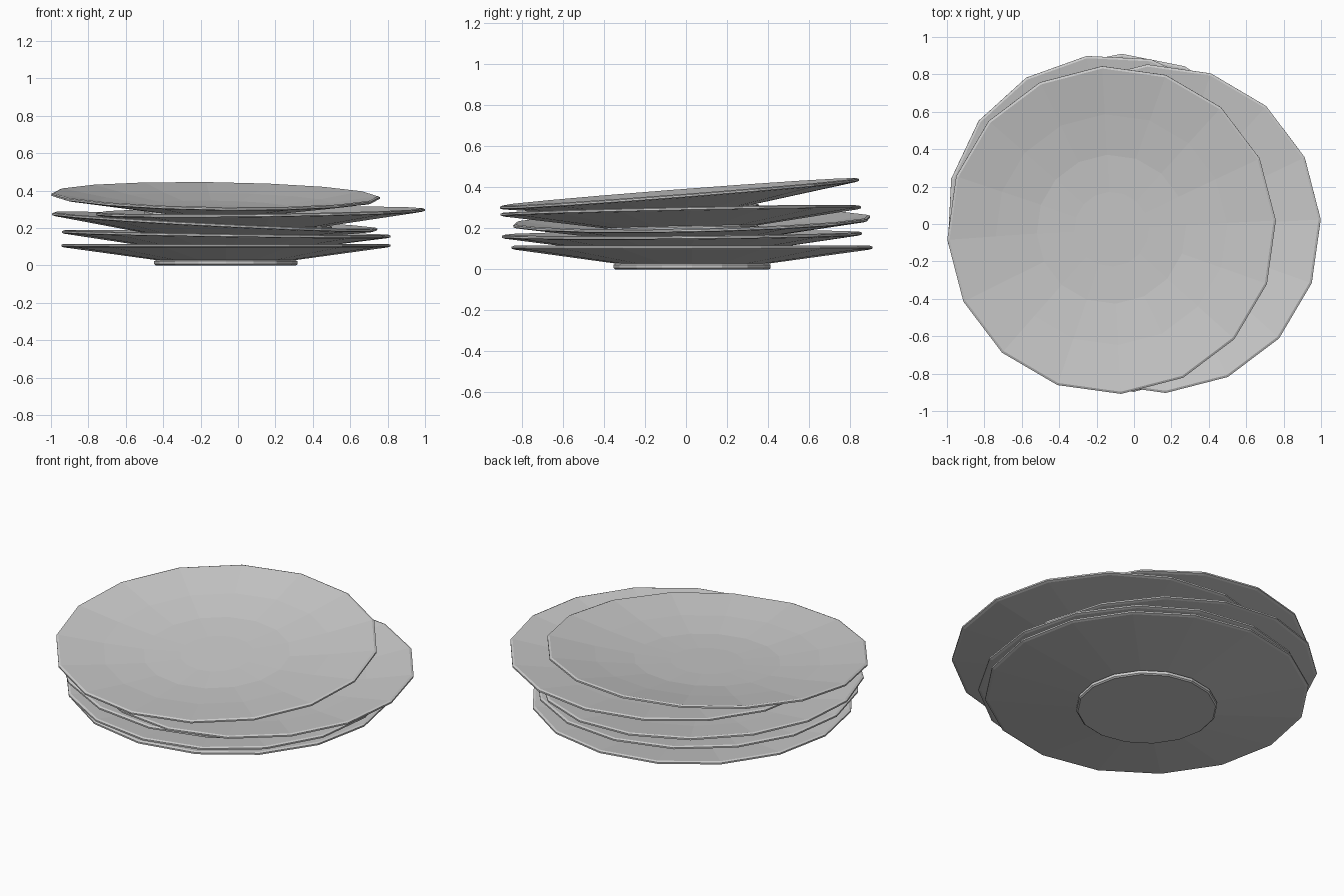
import bpy, bmesh, math
from mathutils import Matrix

if "Cube" in bpy.data.objects:
    bpy.data.objects.remove(bpy.data.objects["Cube"])

SIDES = 16
RIM_Z = 0.105  # height of the rim, used as the tilt pivot

# Half section of a plate: foot, flared underside, thin rim, shallow well
PROFILE = [(0.375, 0.0), (0.383, 0.006), (0.383, 0.022), (0.372, 0.028),
           (0.865, 0.096), (0.88, 0.101), (0.88, 0.110), (0.868, 0.115),
           (0.62, 0.077), (0.40, 0.052), (0.20, 0.046)]


def plate_mesh():
    bm = bmesh.new()
    rings = []
    for r, z in PROFILE:
        rings.append([bm.verts.new((r * math.cos(math.tau * i / SIDES),
                                    r * math.sin(math.tau * i / SIDES), z))
                      for i in range(SIDES)])
    for a, b in zip(rings, rings[1:]):
        for i in range(SIDES):
            j = (i + 1) % SIDES
            bm.faces.new((a[i], a[j], b[j], b[i]))
    bm.faces.new(rings[0][::-1])
    bm.faces.new(rings[-1])
    bmesh.ops.recalc_face_normals(bm, faces=bm.faces[:])
    me = bpy.data.meshes.new("plate")
    bm.to_mesh(me)
    bm.free()
    return me


# Stack from bottom to top: rim centre x, y, z, slope along x, slope along y, yaw
STACK = [
    (-0.065, 0.030, 0.105, 0.0, 0.0, 0.0),
    (-0.063, -0.020, 0.166, -0.014, 0.008, 4.0),
    (-0.125, 0.028, 0.232, -0.050, 0.020, 8.4),
    (0.120, -0.025, 0.284, 0.012, 0.021, 3.2),
    (-0.120, -0.032, 0.368, -0.014, 0.077, 3.3),
]

mesh = plate_mesh()
for n, (x, y, z, sx, sy, yaw) in enumerate(STACK):
    plate = bpy.data.objects.new(f"plate_{n + 1}", mesh)
    bpy.context.collection.objects.link(plate)
    plate.matrix_world = (Matrix.Translation((x, y, z))
                          @ Matrix.Rotation(math.atan(sy), 4, 'X')
                          @ Matrix.Rotation(-math.atan(sx), 4, 'Y')
                          @ Matrix.Rotation(math.radians(yaw), 4, 'Z')
                          @ Matrix.Translation((0, 0, -RIM_Z)))
